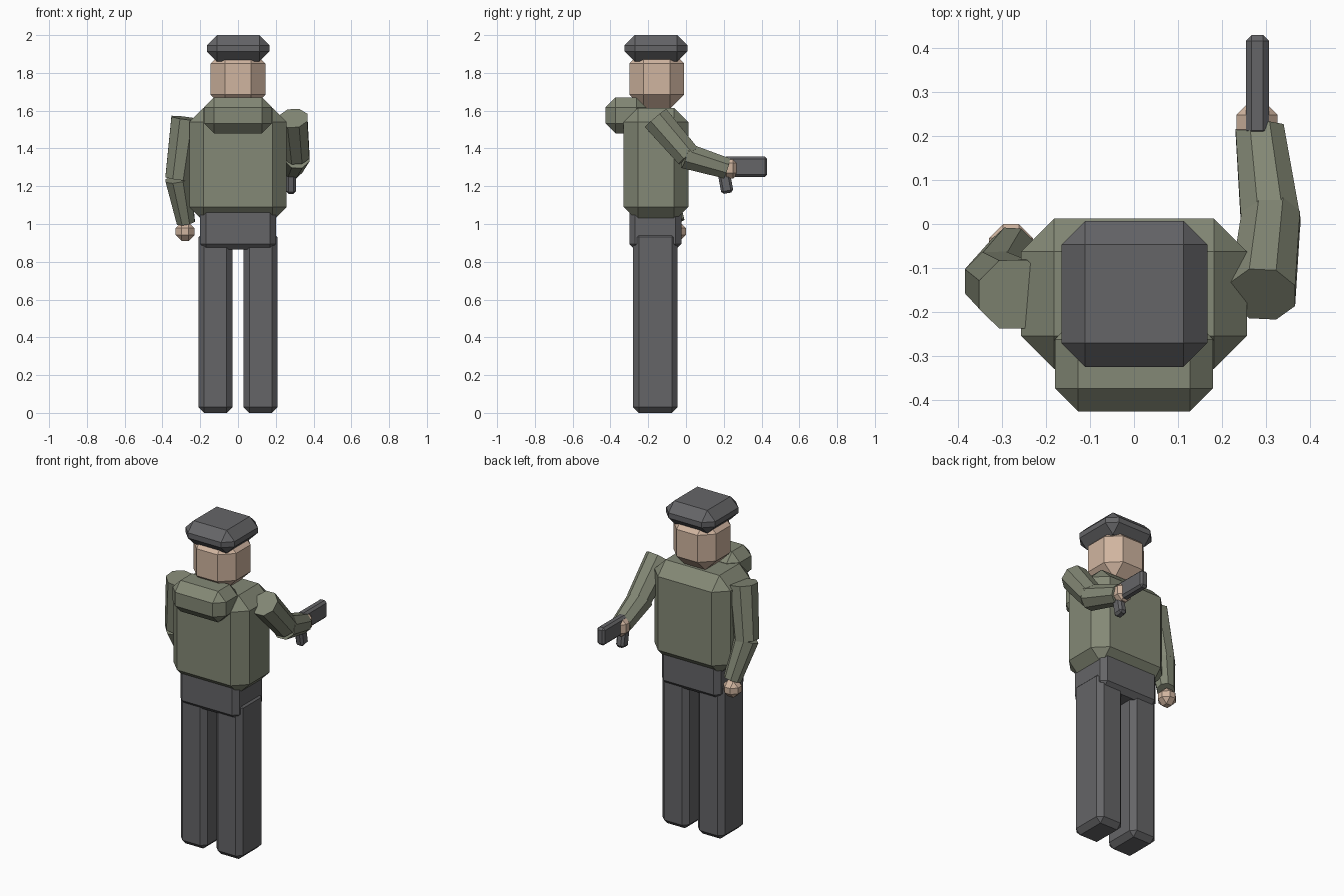
import bpy, bmesh, math
from mathutils import Vector, Matrix

cube = bpy.data.objects.get("Cube")
if cube:
    bpy.data.objects.remove(cube, do_unlink=True)


def material(name, rgb):
    m = bpy.data.materials.new(name)
    m.use_nodes = True
    m.diffuse_color = (*rgb, 1)
    m.node_tree.nodes["Principled BSDF"].inputs["Base Color"].default_value = (*rgb, 1)
    return m


green = material("olive_cloth", (0.230, 0.248, 0.180))
dark = material("charcoal", (0.130, 0.130, 0.137))
skin = material("skin", (0.630, 0.460, 0.350))


def finish(name, bm, mat):
    mesh = bpy.data.meshes.new(name)
    bmesh.ops.recalc_face_normals(bm, faces=bm.faces)
    bm.to_mesh(mesh)
    bm.free()
    mesh.materials.append(mat)
    obj = bpy.data.objects.new(name, mesh)
    bpy.context.scene.collection.objects.link(obj)
    return obj


def block(name, xs, ys, zs, bevel, mat, tilt=0):
    """Chamfered box filling the given x, y and z ranges."""
    low, high = Vector((xs[0], ys[0], zs[0])), Vector((xs[1], ys[1], zs[1]))
    bm = bmesh.new()
    bmesh.ops.create_cube(bm, size=1)
    bmesh.ops.scale(bm, vec=high - low, verts=bm.verts)
    bmesh.ops.bevel(bm, geom=bm.edges[:], offset=bevel, segments=1,
                    affect='EDGES', clamp_overlap=True)
    bm.transform(Matrix.Translation((low + high) / 2) @ Matrix.Rotation(tilt, 4, 'X'))
    return finish(name, bm, mat)


def limb(name, start, end, flat1, flat2, mat):
    """Tapered eight-sided segment; flat1 and flat2 are half widths."""
    a, b = Vector(start), Vector(end)
    z = (b - a).normalized()
    x = Vector((1, 0, 0))
    x = (x - z * x.dot(z)).normalized()
    frame = Matrix((x, z.cross(x), z)).transposed().to_4x4()
    k = 1 / math.cos(math.pi / 8)
    bm = bmesh.new()
    bmesh.ops.create_cone(bm, cap_ends=True, segments=8, radius1=flat1 * k,
                          radius2=flat2 * k, depth=(b - a).length)
    bm.transform(Matrix.Translation((a + b) / 2) @ frame @ Matrix.Rotation(math.pi / 8, 4, 'Z'))
    return finish(name, bm, mat)


# Legs and hips
for side, s in (("left", 1), ("right", -1)):
    block(side + "_leg", sorted((s * 0.03, s * 0.21)), (-0.28, -0.045), (0, 0.96), 0.03, dark)
block("hips", (-0.20, 0.20), (-0.30, -0.025), (0.865, 1.09), 0.03, dark)

# Torso with the hood roll behind the neck
block("torso", (-0.257, 0.257), (-0.33, 0.012), (1.015, 1.615), 0.075, green)
block("hood", (-0.18, 0.18), (-0.427, -0.21), (1.48, 1.67), 0.053, green)

# Head and cap
block("head", (-0.145, 0.145), (-0.30, -0.01), (1.61, 1.925), 0.075, skin)
block("cap", (-0.165, 0.167), (-0.325, 0.007), (1.86, 2.0), 0.054, dark)

# Lowered right arm
elbow = (-0.318, -0.13, 1.24)
limb("right_upper_arm", (-0.275, -0.16, 1.56), elbow, 0.078, 0.067, green)
limb("right_forearm", elbow, (-0.276, -0.055, 1.01), 0.066, 0.048, green)
block("right_hand", (-0.33, -0.23), (-0.10, 0.0), (0.91, 1.01), 0.032, skin)

# Raised left arm
elbow = (0.312, 0.012, 1.36)
limb("left_upper_arm", (0.293, -0.16, 1.56), elbow, 0.074, 0.066, green)
limb("left_forearm", (0.312, -0.005, 1.362), (0.286, 0.215, 1.295), 0.068, 0.055, green)
block("left_hand", (0.233, 0.327), (0.185, 0.278), (1.24, 1.352), 0.03, skin)

# Held pistol
block("pistol_barrel", (0.255, 0.307), (0.20, 0.43), (1.25, 1.358), 0.013, dark)
block("pistol_grip", (0.255, 0.307), (0.175, 0.24), (1.162, 1.30), 0.013, dark, tilt=0.18)
